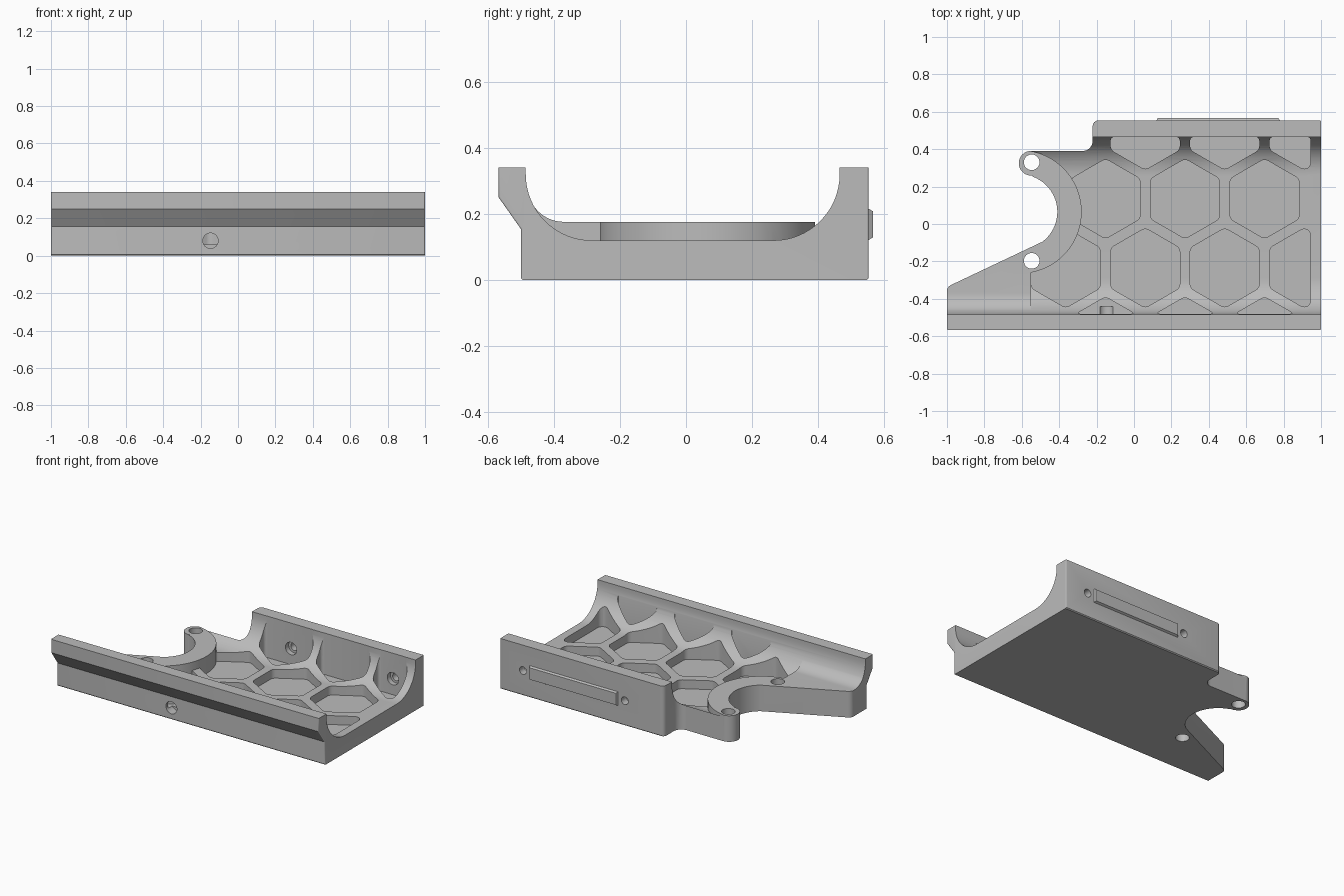
import bpy, bmesh
from math import sin, cos, radians
from mathutils import Vector, Matrix

if "Cube" in bpy.data.objects:
    bpy.data.objects.remove(bpy.data.objects["Cube"], do_unlink=True)

grey = bpy.data.materials.new("plain_grey")
grey.use_nodes = True
colour = (0.5, 0.5, 0.5, 1)
grey.diffuse_color = colour
grey.node_tree.nodes["Principled BSDF"].inputs["Base Color"].default_value = colour


def arc(cx, cy, r, a0, a1, n=16):
    angles = [radians(a0 + (a1 - a0) * i / n) for i in range(n + 1)]
    return [(cx + r * cos(a), cy + r * sin(a)) for a in angles]


def add_prism(bm, points, vec):
    """Extrude a closed loop of 3D points along vec."""
    face = bm.faces.new([bm.verts.new(p) for p in points])
    top = bmesh.ops.extrude_face_region(bm, geom=[face])["geom"]
    bmesh.ops.translate(bm, verts=[v for v in top if isinstance(v, bmesh.types.BMVert)], vec=vec)


def round_edges(bm, edges, radius):
    bmesh.ops.recalc_face_normals(bm, faces=bm.faces)
    bmesh.ops.bevel(bm, geom=edges, offset=radius, segments=4, profile=0.5,
                    affect='EDGES', clamp_overlap=True)


def finish(bm, name):
    bmesh.ops.recalc_face_normals(bm, faces=bm.faces)
    mesh = bpy.data.meshes.new(name)
    bm.to_mesh(mesh)
    bm.free()
    mesh.materials.append(grey)
    ob = bpy.data.objects.new(name, mesh)
    bpy.context.collection.objects.link(ob)
    return ob


def slab(name, outline, z0, z1):
    bm = bmesh.new()
    add_prism(bm, [(x, y, z0) for x, y in outline], (0, 0, z1 - z0))
    return finish(bm, name)


def box(name, x0, x1, y0, y1, z0, z1):
    return slab(name, [(x0, y0), (x1, y0), (x1, y1), (x0, y1)], z0, z1)


def rod(name, centre, radius, length, axis):
    bm = bmesh.new()
    turn = Vector((0, 0, 1)).rotation_difference(Vector(axis)).to_matrix().to_4x4()
    bmesh.ops.create_cone(bm, cap_ends=True, segments=32, radius1=radius, radius2=radius,
                          depth=length, matrix=Matrix.Translation(centre) @ turn)
    return finish(bm, name)


def combine(target, tool, operation):
    mod = target.modifiers.new(operation.lower(), 'BOOLEAN')
    mod.operation, mod.solver, mod.object = operation, 'EXACT', tool
    bpy.context.view_layer.objects.active = target
    bpy.ops.object.modifier_apply(modifier=mod.name)
    bpy.data.objects.remove(tool, do_unlink=True)


# Tray: trough section swept along x, with rounded outer end corners
section = [(-0.494, 0), (-0.5, 0.006), (-0.5, 0.155), (-0.567, 0.25), (-0.567, 0.34), (-0.485, 0.34)]
section += arc(-0.285, 0.32, 0.2, 180, 270)
section += arc(0.265, 0.32, 0.2, 270, 360)
section += [(0.465, 0.34), (0.553, 0.34), (0.553, 0.006), (0.547, 0)]
bm = bmesh.new()
add_prism(bm, [(-1, y, z) for y, z in section], (2, 0, 0))
round_edges(bm, [e for e in bm.edges if abs(e.verts[0].co.x - e.verts[1].co.x) < 0.01
                 and (all(v.co.y < -0.497 for v in e.verts) or all(v.co.y > 0.55 for v in e.verts))], 0.03)
tray = finish(bm, "tray")

# Honeycomb pockets, staggered row by row, clipped to the inside, corners rounded
bm = bmesh.new()
pitch = 0.425
for row, y in enumerate((-0.603, -0.235, 0.135, 0.503)):
    first = {0: -0.152, 1: -0.365, 2: -0.152, 3: 0.06}[row]
    for col in range(4 if row == 1 else 3):
        loop = [(x, yy, 0.06) for x, yy in arc(first + col * pitch, y, 0.2136, 30, 330, 5)]
        add_prism(bm, loop, (0, 0, 0.5))
pockets = finish(bm, "pockets")
combine(pockets, box("pocket_limit", -0.9, 0.945, -0.48, 0.466, 0.01, 0.7), 'INTERSECT')
bm = bmesh.new()
bm.from_mesh(pockets.data)
round_edges(bm, [e for e in bm.edges if abs(e.verts[0].co.z - e.verts[1].co.z) > 0.1], 0.04)
bm.to_mesh(pockets.data)
bm.free()
combine(tray, pockets, 'DIFFERENCE')

# Raised ring and side arm, the arm blending into the front wall
ring_x, ring_y = -0.61, 0.065
combine(tray, slab("raised_ring", arc(ring_x, ring_y, 0.33, 0, 354, 59), 0.02, 0.176), 'UNION')
bm = bmesh.new()
arm = [(-0.47, 0.02), (0, 0.02), (0, 0.176)] + arc(-0.37, 0.286, 0.11, 270, 205, 10)
add_prism(bm, [(-1, y, z) for y, z in arm], (0.45, 0, 0))
combine(tray, finish(bm, "raised_arm"), 'UNION')

# Trim to the plan outline: stepped back, rounded lug, curved bay, tapered arm
plan = [(-1.001, -0.7), (1.1, -0.7), (1.1, 0.6), (-0.1, 0.6), (-0.1, 0.554)]
plan += arc(-0.19, 0.523, 0.031, 90, 180, 6)
plan += arc(-0.276, 0.445, 0.055, 0, -90, 8)
plan += arc(-0.55, 0.325, 0.066, 90, 275, 20)
plan += arc(ring_x, ring_y, 0.2, 70, -53, 28)
plan += arc(-0.961, -0.362, 0.04, 115, 180, 6)
combine(tray, slab("plan_trim", plan, -0.1, 0.6), 'INTERSECT')

# Mounting holes: two in the ring, one in front, two counterbored in the back wall
for y in (0.33, -0.197):
    combine(tray, rod("lug_hole", (-0.547, y, 0.1), 0.042, 0.5, (0, 0, 1)), 'DIFFERENCE')
combine(tray, rod("front_hole", (-0.147, -0.51, 0.08), 0.041, 0.14, (0, 1, 0)), 'DIFFERENCE')
for x in (0.07, 0.83):
    combine(tray, rod("back_hole", (x, 0.5, 0.168), 0.026, 0.3, (0, 1, 0)), 'DIFFERENCE')
    combine(tray, rod("counterbore", (x, 0.45, 0.168), 0.042, 0.1, (0, 1, 0)), 'DIFFERENCE')

# Raised strip with chamfered rim on the back wall
strip = box("back_strip", 0.115, 0.785, 0.545, 0.566, 0.117, 0.22)
for v in strip.data.vertices:
    if v.co.y > 0.56:
        v.co.x += 0.012 if v.co.x < 0.45 else -0.012
        v.co.z += 0.012 if v.co.z < 0.168 else -0.012

# Smooth curves, keep hard edges
bpy.ops.object.select_all(action='DESELECT')
tray.select_set(True)
bpy.context.view_layer.objects.active = tray
bpy.ops.object.shade_smooth_by_angle(angle=radians(30))
